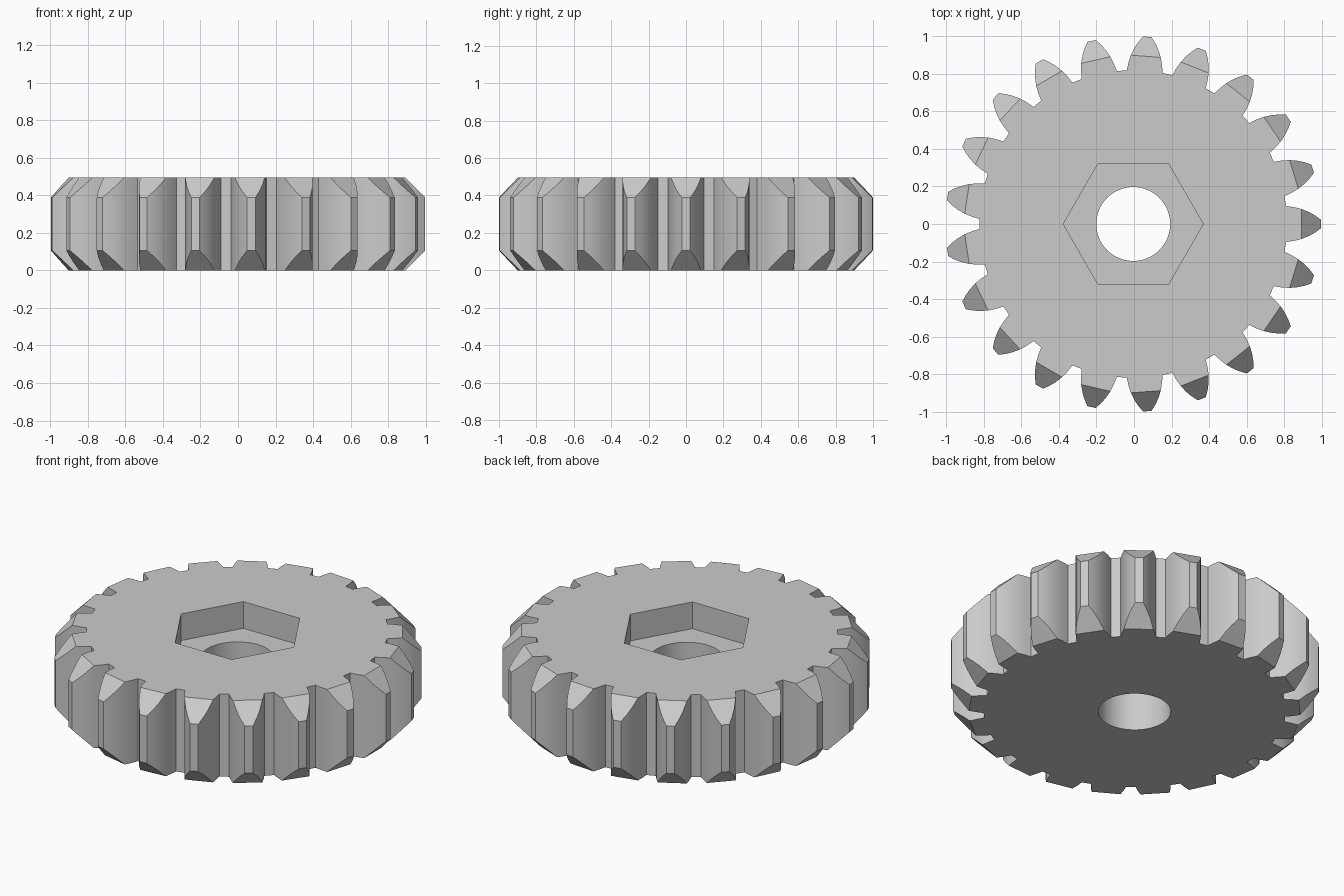
import bpy, bmesh, math

cube = bpy.data.objects.get("Cube")
if cube:
    bpy.data.objects.remove(cube, do_unlink=True)

TEETH = 21
HEIGHT = 0.495
CHAMFER_R = 0.9      # radius where the tooth chamfers start
CENTRE_X = -0.004
# Tooth flank: radius and half angle in degrees, root to tip
FLANK = [(0.82, 6.7), (0.86, 6.0), (0.9, 5.1), (0.94, 3.85), (0.97, 2.7), (1.001, 1.3)]

grey = bpy.data.materials.new("plain grey")
grey.use_nodes = True
colour = (0.6, 0.6, 0.6, 1)
grey.diffuse_color = colour
grey.node_tree.nodes["Principled BSDF"].inputs["Base Color"].default_value = colour


def cutter(name, sides, radius, z_low, z_high):
    bpy.ops.mesh.primitive_cylinder_add(
        vertices=sides, radius=radius, depth=z_high - z_low,
        location=(CENTRE_X, 0, (z_low + z_high) / 2))
    ob = bpy.context.object
    ob.name = name
    ob.hide_render = True
    ob.data.materials.append(grey)
    return ob


# Gear body: toothed outline, raised between a lower and an upper rim
bm = bmesh.new()
bottom, top, radii = [], [], []
for t in range(TEETH):
    middle = math.tau * t / TEETH
    side_points = [(r, -a) for r, a in FLANK] + [(r, a) for r, a in reversed(FLANK)]
    for r, a in side_points:
        angle = middle + math.radians(a)
        x, y = r * math.cos(angle) + CENTRE_X, r * math.sin(angle)
        inset = max(0, r - CHAMFER_R) * 1.05
        bottom.append(bm.verts.new((x, y, inset)))
        top.append(bm.verts.new((x, y, HEIGHT - inset)))
        radii.append(r)

count = len(top)
for i in range(count):
    j = (i + 1) % count
    bm.faces.new((bottom[i], bottom[j], top[j], top[i]))

# Flat caps, then the sloping chamfer at both ends of every tooth
inner = [i for i in range(count) if radii[i] <= CHAMFER_R]
bm.faces.new([top[i] for i in inner])
bm.faces.new([bottom[i] for i in reversed(inner)])
per_tooth = 2 * len(FLANK)
start = [r for r, a in FLANK].index(CHAMFER_R)
for t in range(TEETH):
    first = t * per_tooth
    for k in range(start, len(FLANK) - 1):
        a, b = first + k, first + k + 1
        c, d = first + per_tooth - 2 - k, first + per_tooth - 1 - k
        bm.faces.new([top[i] for i in (a, b, c, d)])
        bm.faces.new([bottom[i] for i in (d, c, b, a)])
bmesh.ops.recalc_face_normals(bm, faces=bm.faces)

mesh = bpy.data.meshes.new("gear_wheel")
bm.to_mesh(mesh)
bm.free()
mesh.materials.append(grey)
gear = bpy.data.objects.new("gear_wheel", mesh)
bpy.context.collection.objects.link(gear)

# Hexagonal nut recess and round axle bore
cutters = [cutter("hex_recess_cutter", 6, 0.373, 0.335, 0.7),
           cutter("axle_bore_cutter", 64, 0.197, -0.2, 0.8)]
cutters[0].rotation_euler.z = math.radians(30)   # corners on the x axis

bpy.ops.object.select_all(action='DESELECT')
gear.select_set(True)
bpy.context.view_layer.objects.active = gear
for c in cutters:
    mod = gear.modifiers.new(c.name, 'BOOLEAN')
    mod.operation = 'DIFFERENCE'
    mod.solver = 'EXACT'
    mod.object = c
    bpy.ops.object.modifier_apply(modifier=mod.name)
for c in cutters:
    bpy.data.objects.remove(c, do_unlink=True)

bpy.ops.object.shade_smooth_by_angle(angle=math.radians(25))
